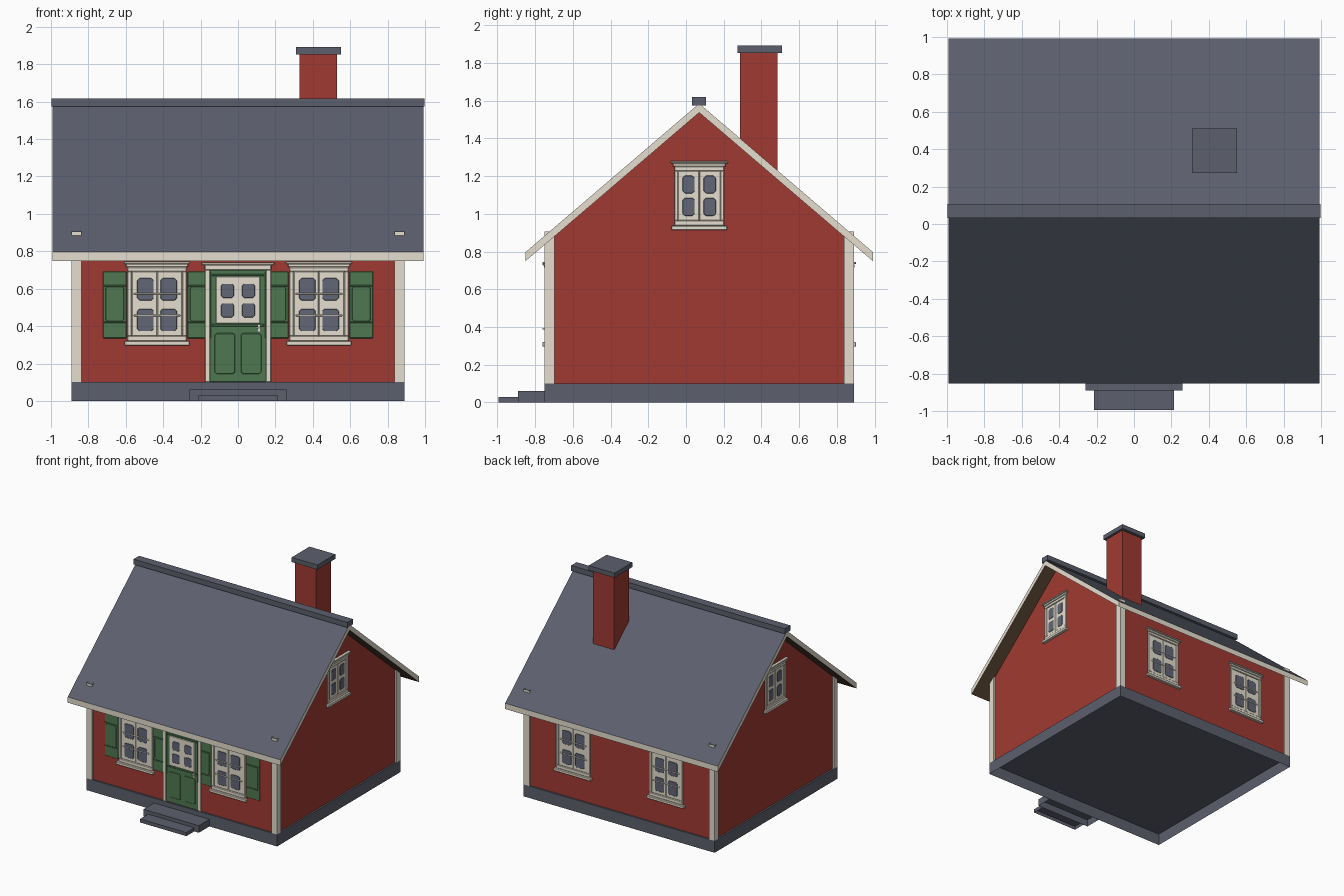
import bpy
import bmesh
from math import pi
from mathutils import Matrix

cube = bpy.data.objects.get("Cube")
if cube:
    bpy.data.objects.remove(cube, do_unlink=True)


def linear(channel):
    c = channel / 255
    return c / 12.92 if c <= 0.04045 else ((c + 0.055) / 1.055) ** 2.4


def make_material(name, *rgb):
    mat = bpy.data.materials.new(name)
    colour = tuple(linear(c) for c in rgb) + (1,)
    mat.diffuse_color = colour
    mat.use_nodes = True
    bsdf = next(n for n in mat.node_tree.nodes if n.type == "BSDF_PRINCIPLED")
    bsdf.inputs["Base Color"].default_value = colour
    return mat


RED = make_material("red_paint", 161, 58, 50)
SLATE = make_material("slate_grey", 92, 96, 109)
CREAM = make_material("cream_trim", 229, 223, 207)
GREEN = make_material("green_paint", 78, 121, 81)
GLASS = make_material("window_glass", 98, 102, 118)
BROWN = make_material("brown_soffit", 90, 71, 53)


def rect(left, right, low, high, cut=0):
    """Rectangle outline, with clipped corners when cut is given."""
    if not cut:
        return [(left, low), (right, low), (right, high), (left, high)]
    return [(left + cut, low), (right - cut, low), (right, low + cut), (right, high - cut),
            (right - cut, high), (left + cut, high), (left, high - cut), (left, low + cut)]


def sym(half, low, high, cut=0):
    return rect(-half, half, low, high, cut)


def build(name, parts, spot=(0, 0, 0), angle=0, bevel=0, is_open=None):
    """Extrude (outline, near, far, material) parts outwards from a wall plane."""
    bm = bmesh.new()
    mats = []
    for outline, near, far, mat in parts:
        if mat not in mats:
            mats.append(mat)
        rings = [[bm.verts.new((u, -d, z)) for u, z in outline] for d in (near, far)]
        n = len(outline)
        faces = [bm.faces.new(ring) for ring in rings]
        for i in range(n):
            j = (i + 1) % n
            faces.append(bm.faces.new((rings[0][i], rings[0][j], rings[1][j], rings[1][i])))
        for f in faces:
            f.material_index = mats.index(mat)
    bmesh.ops.recalc_face_normals(bm, faces=bm.faces[:])
    if is_open:
        hidden = [f for f in bm.faces if is_open(f.normal.z)]
        bmesh.ops.delete(bm, geom=hidden, context="FACES")
    mesh = bpy.data.meshes.new(name)
    bm.to_mesh(mesh)
    bm.free()
    for mat in mats:
        mesh.materials.append(mat)
    obj = bpy.data.objects.new(name, mesh)
    bpy.context.scene.collection.objects.link(obj)
    obj.matrix_world = Matrix.Translation(spot) @ Matrix.Rotation(angle, 4, "Z")
    if bevel:
        mod = obj.modifiers.new("soft_edges", "BEVEL")
        mod.width = bevel
        mod.segments = 1
        mod.limit_method = "ANGLE"
    return obj


def box(name, x0, x1, y0, y1, z0, z1, mat, is_open=None):
    return build(name, [(rect(x0, x1, z0, z1), -y0, -y1, mat)], is_open=is_open)


def no_bottom(nz):
    return nz < -0.9


def no_ends(nz):
    return abs(nz) > 0.9


# Main dimensions
MID = 0.07                      # ridge line in y
HALF_X, HALF_Y = 0.89, 0.82     # plinth half sizes
WALL_X, WALL_Y = 0.876, 0.806
PLINTH = 0.1
RIDGE, EAVE, OVERHANG, THICK = 1.585, 0.796, 0.922, 0.048
SLOPE = (RIDGE - EAVE) / OVERHANG
BEVEL = 0.003

# Plinth, hollow underneath, and gabled walls
box("plinth", -HALF_X, HALF_X, MID - HALF_Y, MID + HALF_Y, 0, PLINTH, SLATE, no_bottom)
peak = RIDGE - THICK + 0.01
shoulder = peak - SLOPE * WALL_Y
walls = [(-WALL_Y, PLINTH), (WALL_Y, PLINTH), (WALL_Y, shoulder), (0, peak), (-WALL_Y, shoulder)]
build("walls", [(walls, -WALL_X, WALL_X, RED)], (0, MID, 0), pi / 2, is_open=no_bottom)

# Corner posts, open-ended, which just break through the roof
for sx, side in ((-1, "right"), (1, "left")):
    for sy, end in ((-1, "front"), (1, "back")):
        xs = sorted((sx * HALF_X, sx * (HALF_X - 0.053)))
        ys = sorted((MID + sy * HALF_Y, MID + sy * (HALF_Y - 0.053)))
        box(f"corner_post_{end}_{side}", *xs, *ys, PLINTH, 0.905, CREAM, no_ends)

# Roof: slate above, brown below, cream on the edges
chevron = [(-OVERHANG, EAVE), (-OVERHANG, EAVE - THICK), (0, RIDGE - THICK),
           (OVERHANG, EAVE - THICK), (OVERHANG, EAVE), (0, RIDGE)]
roof = build("roof", [(chevron, -0.992, 0.992, CREAM)], (0, MID, 0), pi / 2)
for mat in (SLATE, BROWN):
    roof.data.materials.append(mat)
for face in roof.data.polygons:
    if abs(face.normal.z) > 0.4:
        face.material_index = 1 if face.normal.z > 0 else 2
box("ridge_cap", -0.997, 0.997, MID - 0.037, MID + 0.037, 1.574, 1.618, SLATE)

# Chimney
box("chimney", 0.33, 0.53, 0.285, 0.485, 1.15, 1.852, RED, no_ends)
box("chimney_cap", 0.31, 0.55, 0.272, 0.51, 1.852, 1.891, SLATE)

# Front steps, hollow underneath
box("upper_step", -0.258, 0.258, -0.89, -0.75, 0, 0.06, SLATE, no_bottom)
box("lower_step", -0.215, 0.215, -0.995, -0.89, 0, 0.03, SLATE, no_bottom)


def pane_grid(offset, width, rows, depth):
    """Two columns of glass plates with softened corners."""
    return [(rect(s * offset - width / 2, s * offset + width / 2, low, high, 0.012),
             0, depth, GLASS)
            for s in (-1, 1) for low, high in rows]


def window(name, spot, angle, half, low, high, sash, panes, bars=()):
    """Trimmed casement window with its centre line at the given spot."""
    inner = half - sash
    bottom, top = low + 0.028, high - 0.023
    parts = [
        (sym(half, top, high), 0, 0.013, CREAM),
        (sym(half, low, bottom), 0, 0.013, CREAM),
        (sym(half + 0.008, high, high + 0.018), 0, 0.018, CREAM),
        (sym(half + 0.02, high + 0.018, high + 0.03), 0, 0.026, CREAM),
        (sym(half + 0.016, low - 0.023, low), 0, 0.026, CREAM),
    ]
    for s in (-1, 1):
        parts.append((rect(*sorted((s * half, s * inner)), bottom, top), 0, 0.013, CREAM))
        parts.append((rect(*sorted((s * inner, s * 0.001)), bottom, top), 0, 0.007, CREAM))
    parts += pane_grid(*panes, 0.009)
    for z in bars:
        parts.append((sym(inner - 0.01, z - 0.005, z + 0.005), 0, 0.011, CREAM))
    build(name, parts, spot, angle, BEVEL)


# Long-wall windows, with shutters on the front only
FRONT, BACK = MID - WALL_Y, MID + WALL_Y
tall = dict(half=0.157, low=0.32, high=0.715, sash=0.022,
            panes=(0.062, 0.09, ((0.372, 0.493), (0.537, 0.657))), bars=(0.457, 0.573))
for sx, side in ((-1, "right"), (1, "left")):
    cx = sx * 0.433
    window(f"front_window_{side}", (cx, FRONT, 0), 0, **tall)
    window(f"back_window_{side}", (cx, BACK, 0), pi, **tall)
    for s, place in ((-1, "a"), (1, "b")):
        edge = sorted((s * 0.163, s * 0.29))
        inset = (edge[0] + 0.014, edge[1] - 0.014)
        build(f"shutter_{side}_{place}", [
            (rect(*edge, 0.335, 0.692), 0, 0.008, GREEN),
            (rect(*inset, 0.425, 0.612, 0.01), 0, 0.011, GREEN),
            (rect(*edge, 0.612, 0.62), 0, 0.01, GREEN),
            (rect(*edge, 0.417, 0.425), 0, 0.01, GREEN),
        ], (cx, FRONT, 0), bevel=BEVEL)
    # Gable window
    window(f"gable_window_{side}", (sx * WALL_X, MID, 0), sx * pi / 2, half=0.132,
           low=0.937, high=1.25, sash=0.02,
           panes=(0.056, 0.066, ((0.988, 1.085), (1.108, 1.203))))

# Front door
door = [
    (sym(0.152, PLINTH, 0.7), 0, 0.006, GREEN),
    (sym(0.14, 0.398, 0.412), 0, 0.01, GREEN),
    (sym(0.14, 0.668, 0.678), 0, 0.01, GREEN),
    (sym(0.118, 0.415, 0.665), 0, 0.011, CREAM),
]
for s in (-1, 1):
    panel = sorted((s * 0.015, s * 0.125))
    door.append((rect(*panel, 0.145, 0.362, 0.01), 0, 0.009, GREEN))
door += pane_grid(0.056, 0.072, ((0.445, 0.523), (0.55, 0.627)), 0.013)
build("front_door", door, (0, FRONT, 0), bevel=BEVEL)

# Door surround
surround = [
    (sym(0.178, 0.7, 0.727), 0, 0.015, CREAM),
    (sym(0.194, 0.727, 0.74), 0, 0.026, CREAM),
]
for s in (-1, 1):
    surround.append((rect(*sorted((s * 0.15, s * 0.177)), PLINTH, 0.7), 0, 0.014, CREAM))
build("door_surround", surround, (0, FRONT, 0), bevel=BEVEL)

# Door handle
build("door_handle", [
    (rect(0.106, 0.118, 0.37, 0.408, 0.003), 0, 0.012, CREAM),
    (rect(0.096, 0.116, 0.388, 0.396), 0.01, 0.024, CREAM),
], (0, FRONT, 0))
